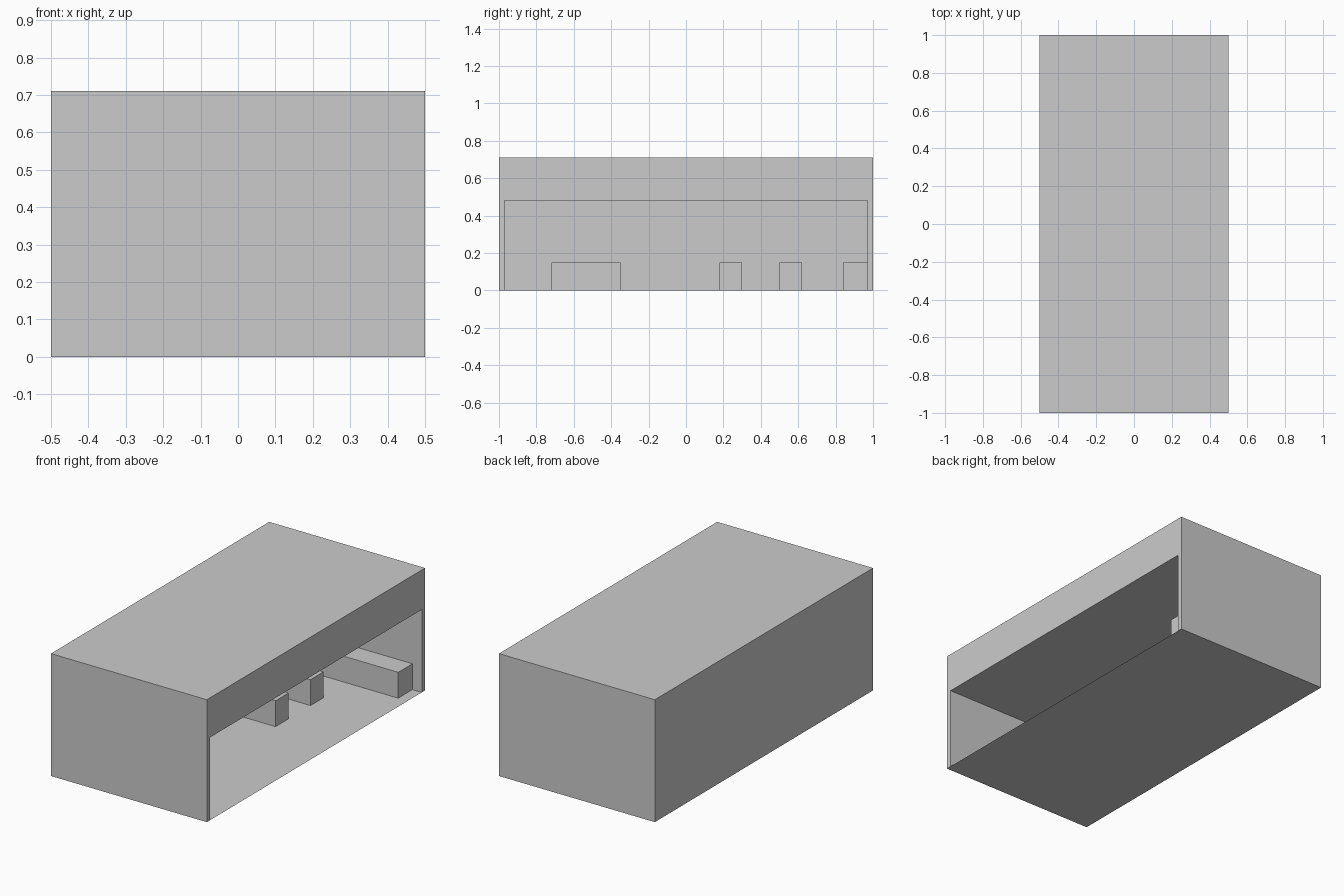
import bpy
import bmesh
from mathutils import Matrix, Vector

if "Cube" in bpy.data.objects:
    bpy.data.objects.remove(bpy.data.objects["Cube"])


def box(name, lo, hi):
    """Axis-aligned box between two corners."""
    lo, hi = Vector(lo), Vector(hi)
    bm = bmesh.new()
    bmesh.ops.create_cube(bm, size=1, matrix=Matrix.LocRotScale((lo + hi) / 2, None, hi - lo))
    mesh = bpy.data.meshes.new(name)
    bm.to_mesh(mesh)
    bm.free()
    obj = bpy.data.objects.new(name, mesh)
    bpy.context.collection.objects.link(obj)
    return obj


W, L, H = 0.5, 1.0, 0.71      # half width, half length, height
T = 0.03                      # wall thickness
CEILING, BENCH = 0.48, 0.15

# Outer shell with a room open on the right side
shell = box("building_shell", (-W, -L, 0), (W, L, H))
cutter = box("room_cutter", (-W + T, -L + T, -0.1), (W + 0.1, L - T, CEILING))
cutter.hide_render = True
cutter.hide_set(True)
cut = shell.modifiers.new("room", 'BOOLEAN')
cut.operation = 'DIFFERENCE'
cut.solver = 'EXACT'
cut.object = cutter

# Thin floor sheet
bpy.ops.mesh.primitive_plane_add(size=1, location=(T / 2, 0, 0))
floor = bpy.context.object
floor.name = "floor"
floor.scale = (2 * W - T, 2 * (L - T), 1)

# Low counters running out from the left wall: y start, y end, x end
counters = {
    "wide_counter": (-0.72, -0.35, -0.10),
    "middle_counter_1": (0.18, 0.30, 0.115),
    "middle_counter_2": (0.50, 0.62, 0.115),
    "back_counter": (0.84, L - T, 0.44),
}
for name, (y0, y1, x1) in counters.items():
    box(name, (-W + T, y0, 0), (x1, y1, BENCH))
